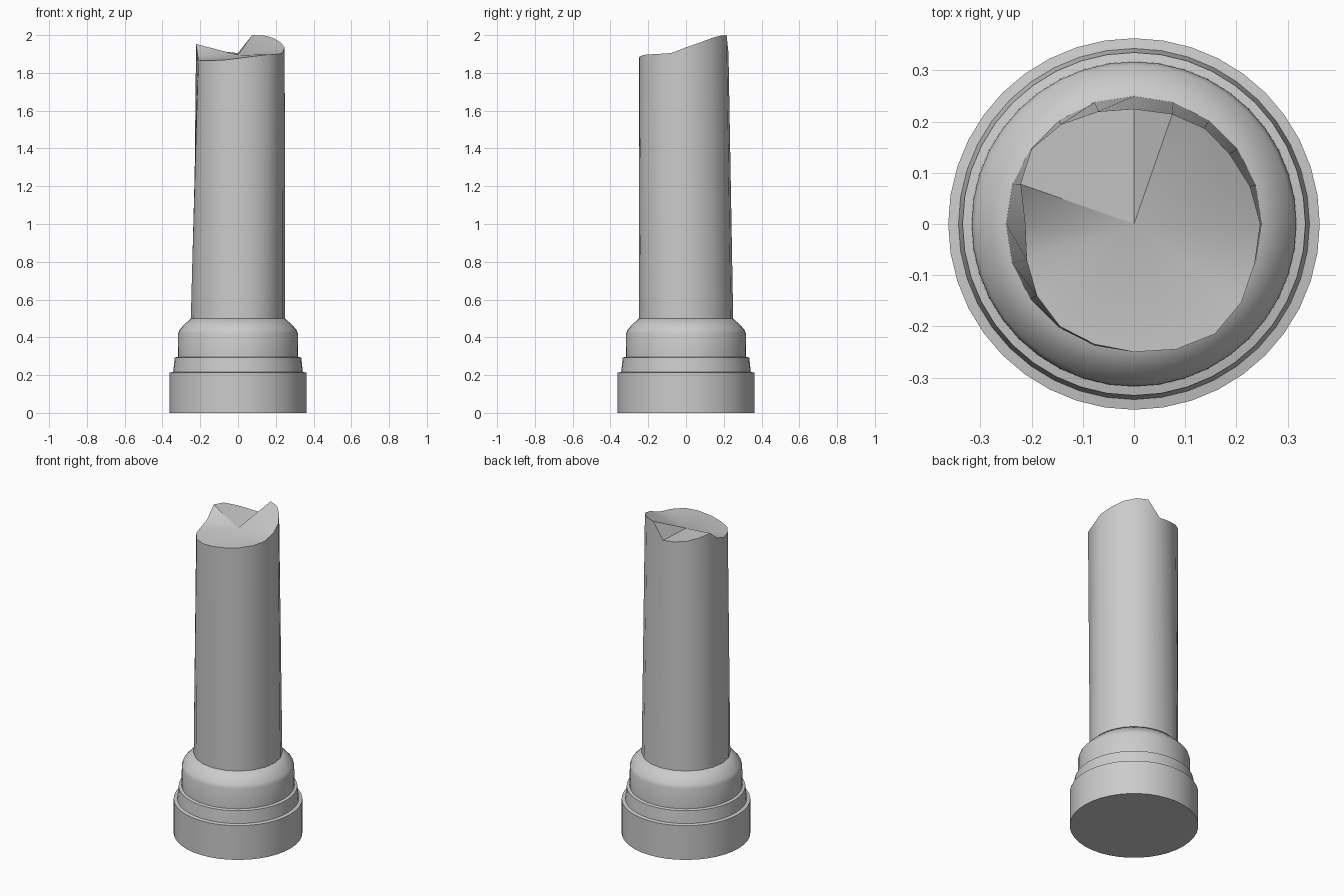
import bpy, bmesh
from math import sin, cos, pi

if "Cube" in bpy.data.objects:
    bpy.data.objects.remove(bpy.data.objects["Cube"])


def loft(name, rings, angle, tip=None):
    """Skin a stack of closed rings; cap with an n-gon below and a fan or n-gon above."""
    bm = bmesh.new()
    rows = [[bm.verts.new(p) for p in ring] for ring in rings]
    for a, b in zip(rows, rows[1:]):
        n = len(a)
        for i in range(n):
            j = (i + 1) % n
            bm.faces.new((a[i], a[j], b[j], b[i]))
    bm.faces.new(rows[0][::-1])
    top = rows[-1]
    if tip:
        c = bm.verts.new(tip)
        for i in range(len(top)):
            bm.faces.new((top[i], top[(i + 1) % len(top)], c))
    else:
        bm.faces.new(top)
    bmesh.ops.recalc_face_normals(bm, faces=bm.faces[:])
    mesh = bpy.data.meshes.new(name)
    bm.to_mesh(mesh)
    bm.free()
    obj = bpy.data.objects.new(name, mesh)
    bpy.context.collection.objects.link(obj)
    bpy.ops.object.select_all(action='DESELECT')
    obj.select_set(True)
    bpy.context.view_layer.objects.active = obj
    bpy.ops.object.shade_smooth_by_angle(angle=angle)
    return obj


def circle(r, z, n):
    return [(r * cos(2 * pi * i / n), r * sin(2 * pi * i / n), z) for i in range(n)]


# stepped round plinth with sloped shoulder
profile = [(0.363, 0), (0.363, 0.213), (0.343, 0.217), (0.335, 0.293),
           (0.318, 0.297), (0.317, 0.42), (0.31, 0.44), (0.285, 0.467), (0.25, 0.5)]
loft("plinth", [circle(r, z, 40) for r, z in profile], 0.9)

# broken rim of the shaft, counter-clockwise from +x
rim = [(.247, 0, 1.935), (.227, .073, 1.96), (.187, .137, 1.985), (.138, .187, 1.998),
       (.075, .215, 2.0), (0, .225, 1.905), (-.07, .22, 1.912), (-.142, .195, 1.925),
       (-.2, .147, 1.945), (-.222, .078, 1.953), (-.213, 0, 1.89), (-.21, -.07, 1.868),
       (-.19, -.14, 1.865), (-.145, -.2, 1.865), (-.077, -.235, 1.868), (0, -.25, 1.877),
       (.082, -.245, 1.888), (.158, -.215, 1.897), (.21, -.153, 1.9), (.236, -.077, 1.905)]
# tapering shaft with a jagged fractured top
loft("broken_shaft", [circle(0.25, 0.49, 20), rim], 0.6, tip=(0, 0, 1.895))
